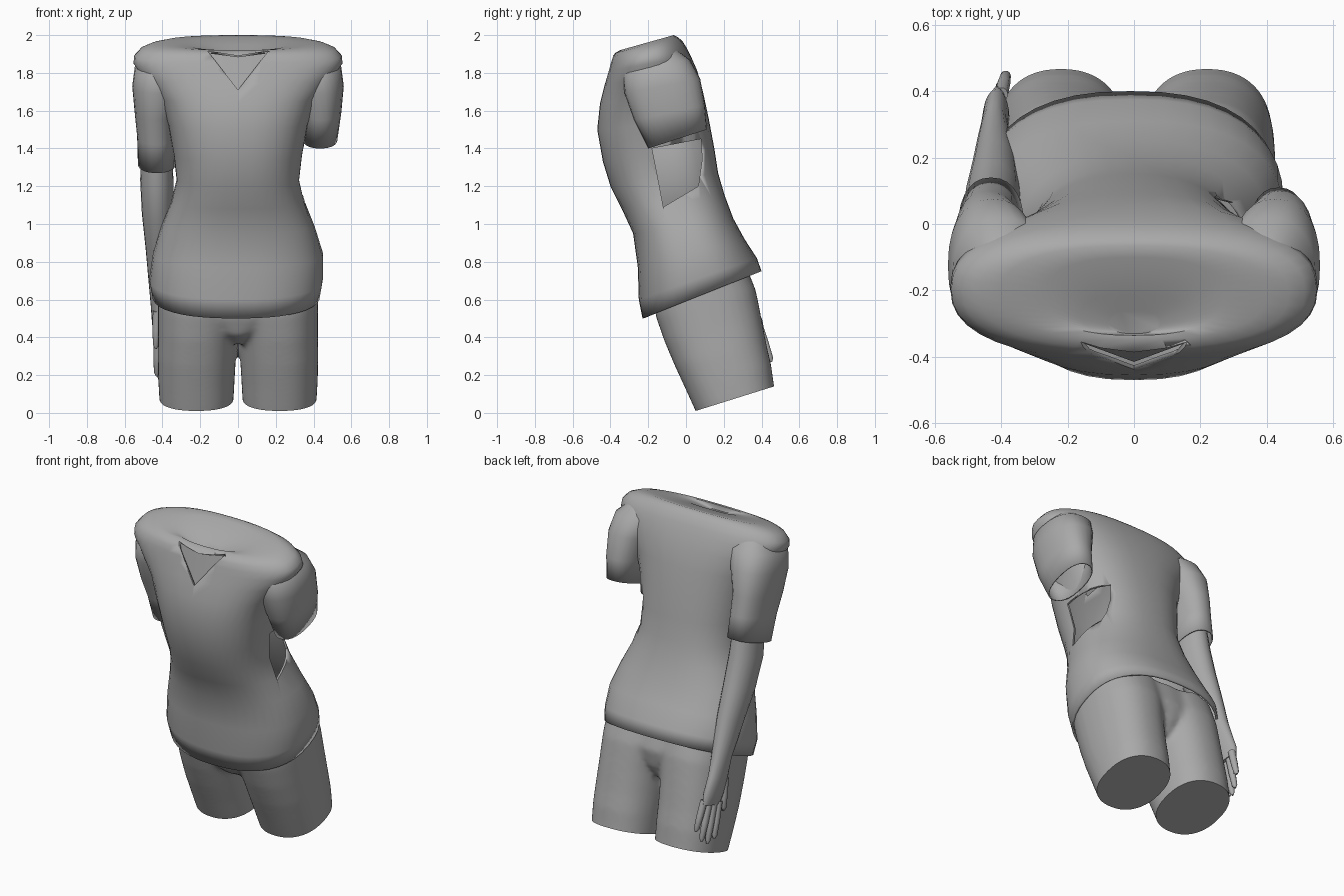
import bpy, bmesh, math
from mathutils import Vector

if "Cube" in bpy.data.objects:
    bpy.data.objects.remove(bpy.data.objects["Cube"])

grey = bpy.data.materials.new("plain grey")
grey.diffuse_color = (0.4, 0.4, 0.4, 1)
grey.use_nodes = True
grey.node_tree.nodes["Principled BSDF"].inputs["Base Color"].default_value = grey.diffuse_color


def shade(ob, angle):
    bpy.ops.object.select_all(action='DESELECT')
    bpy.context.view_layer.objects.active = ob
    ob.select_set(True)
    bpy.ops.object.shade_smooth_by_angle(angle=math.radians(angle))


def finish(name, bm, angle=40):
    bmesh.ops.recalc_face_normals(bm, faces=bm.faces[:])
    me = bpy.data.meshes.new(name)
    bm.to_mesh(me)
    bm.free()
    me.materials.append(grey)
    ob = bpy.data.objects.new(name, me)
    bpy.context.collection.objects.link(ob)
    shade(ob, angle)
    return ob


def spow(v, e):
    return math.copysign(abs(v) ** e, v)


def loft(name, sections, power=2.3, n=28, start=True, end=True, mirror=1, angle=40):
    """Section: centre x, half width, front y, front z, back y, back z."""
    bm = bmesh.new()
    rings = []
    for xc, hw, fy, fz, by, bz in sections:
        ring = []
        for i in range(n):
            a = 2 * math.pi * i / n
            u, v = spow(math.cos(a), 2 / power), spow(math.sin(a), 2 / power)
            ring.append(bm.verts.new((mirror * (xc + hw * u),
                                      (fy + by) / 2 + v * (by - fy) / 2,
                                      (fz + bz) / 2 + v * (bz - fz) / 2)))
        rings.append(ring)
    for r, s in zip(rings, rings[1:]):
        for i in range(n):
            j = (i + 1) % n
            bm.faces.new((r[i], r[j], s[j], s[i]))
    if start:
        bm.faces.new(rings[0])
    if end:
        bm.faces.new(rings[-1])
    return finish(name, bm, angle)


def apply(ob, mod):
    bpy.context.view_layer.objects.active = ob
    bpy.ops.object.modifier_apply(modifier=mod.name)


def thicken(ob, t):
    m = ob.modifiers.new("cloth", 'SOLIDIFY')
    m.thickness, m.offset = t, -1
    apply(ob, m)


def cut(ob, outline, depth):
    """Cut a prism: outline points pushed along the depth vector."""
    bm = bmesh.new()
    f = bm.faces.new([bm.verts.new(p) for p in outline])
    g = bmesh.ops.extrude_face_region(bm, geom=[f])["geom"]
    bmesh.ops.translate(bm, vec=Vector(depth), verts=[v for v in g if isinstance(v, bmesh.types.BMVert)])
    cutter = finish("cutter", bm)
    cutter.hide_render = True
    m = ob.modifiers.new("cut", 'BOOLEAN')
    m.operation, m.object, m.solver = 'DIFFERENCE', cutter, 'EXACT'
    apply(ob, m)
    bpy.data.objects.remove(cutter)


# Shirt body, hem to broad rounded shoulders, with a small dip at the neck
shirt = loft("shirt_body", [
    (-.01, .445, -.23, .50, .40, .75),
    (-.01, .46, -.25, .60, .375, .82),
    (0, .45, -.255, .77, .31, .92),
    (0, .405, -.28, .95, .25, 1.03),
    (0, .355, -.34, 1.08, .205, 1.15),
    (0, .325, -.40, 1.20, .17, 1.27),
    (0, .34, -.44, 1.33, .15, 1.40),
    (0, .37, -.47, 1.50, .12, 1.56),
    (0, .42, -.455, 1.64, .09, 1.70),
    (0, .50, -.43, 1.74, .06, 1.81),
    (0, .553, -.41, 1.81, .025, 1.89),
    (0, .55, -.40, 1.85, .005, 1.93),
    (0, .515, -.39, 1.885, -.02, 1.97),
    (0, .465, -.375, 1.905, -.045, 1.99),
    (0, .40, -.35, 1.92, -.065, 2.0),
    (0, .27, -.335, 1.92, -.10, 1.988),
    (0, .16, -.335, 1.905, -.21, 1.95),
    (0, .08, -.33, 1.89, -.26, 1.915)], power=2.4, n=40, start=False, angle=60)
thicken(shirt, .012)

# V neckline and torn opening under the empty sleeve
cut(shirt, [(-.16, -.7, 1.915), (0, -.7, 1.89), (.16, -.7, 1.915), (0, -.7, 1.71)], (0, .35, 0))
cut(shirt, [(.2, y, z) for y, z in ((-.18, 1.40), (.08, 1.45), (.085, 1.34), (.065, 1.20),
                                    (-.12, 1.09), (-.15, 1.25))], (.6, 0, 0))

# Skin behind the neckline
bm = bmesh.new()
l, c, r, b = [bm.verts.new(p) for p in ((-.19, -.345, 1.91), (0, -.375, 1.885), (.19, -.345, 1.91), (0, -.415, 1.68))]
bm.faces.new((l, b, c))
bm.faces.new((c, b, r))
finish("chest_skin", bm)

# Sleeves: the one over the arm hangs lower
upper = [(.38, .10, -.29, 1.86, -.06, 1.93),
         (.40, .147, -.335, 1.79, .02, 1.87),
         (.425, .135, -.325, 1.69, .075, 1.77),
         (.44, .107, -.275, 1.55, .10, 1.63)]
short = loft("empty_sleeve", upper + [(.435, .092, -.20, 1.40, .11, 1.50)], end=False)
long = loft("arm_sleeve", upper + [(.435, .099, -.22, 1.42, .12, 1.51),
                                   (.43, .10, -.17, 1.27, .14, 1.37)], end=False, mirror=-1)
for s in (short, long):
    thicken(s, .008)

# Arm running into the palm
loft("arm", [
    (.43, .080, -.13, 1.40, .09, 1.47),
    (.43, .088, -.10, 1.20, .13, 1.27),
    (.425, .084, -.03, 1.02, .185, 1.09),
    (.42, .070, .065, .85, .25, .91),
    (.42, .052, .175, .66, .315, .70),
    (.42, .042, .20, .55, .36, .59),
    (.415, .040, .235, .45, .405, .49),
    (.41, .028, .255, .39, .415, .43)], power=2, n=20, mirror=-1)

# Fingers and thumb: tapered rods from base to tip, as (x, y, z)
digits = {"finger_1": ((.425, .28, .41), (.43, .335, .195)), "finger_2": ((.42, .32, .42), (.415, .38, .175)),
          "finger_3": ((.41, .355, .43), (.40, .42, .20)), "finger_4": ((.40, .39, .45), (.385, .452, .27)),
          "thumb": ((.43, .225, .54), (.435, .25, .34))}
for name, (p, q) in digits.items():
    rods = []
    for t, w in ((0, .021), (.5, .020), (.9, .016), (1, .006)):
        x, y, z = Vector(p).lerp(Vector(q), t)
        rods.append((x, w, y - w, z - w * .3, y + w, z + w * .3))
    loft(name, rods, power=2, n=10, mirror=-1, angle=60)

# Legs, run a little long so they can be cut flat, and a pelvis joining them
parts = [loft("leg", [
    (.22, .190, .08, -.05, .48, .08),
    (.22, .197, .05, .01, .467, .14),
    (.22, .203, .00, .12, .452, .25),
    (.218, .208, -.06, .25, .427, .36),
    (.212, .212, -.115, .38, .40, .50),
    (.20, .225, -.16, .51, .37, .65),
    (.19, .235, -.18, .65, .31, .80)], n=32, mirror=m) for m in (1, -1)]
parts.append(loft("pelvis", [
    (0, .04, -.02, .36, .30, .46),
    (0, .14, -.11, .41, .34, .54),
    (0, .30, -.155, .50, .355, .64),
    (0, .38, -.175, .64, .305, .79)]))
bpy.ops.object.select_all(action='DESELECT')
for p in parts:
    p.select_set(True)
legs = parts[0]
bpy.context.view_layer.objects.active = legs
bpy.ops.object.join()
legs.name = "legs"

# Blend into one skin, then cut flat above the knees
m = legs.modifiers.new("blend", 'REMESH')
m.mode, m.voxel_size = 'VOXEL', .014
apply(legs, m)
m = legs.modifiers.new("soften", 'SMOOTH')
m.factor, m.iterations = .5, 14
apply(legs, m)
bm = bmesh.new()
bm.from_mesh(legs.data)
down = Vector((0, .13, -.415)).normalized()
res = bmesh.ops.bisect_plane(bm, geom=bm.verts[:] + bm.edges[:] + bm.faces[:], dist=1e-5,
                             plane_co=(0, .05, .01), plane_no=down, clear_outer=True)
bmesh.ops.holes_fill(bm, edges=[e for e in bm.edges if e.is_boundary], sides=0)
bmesh.ops.recalc_face_normals(bm, faces=bm.faces[:])
bm.to_mesh(legs.data)
bm.free()
shade(legs, 40)
